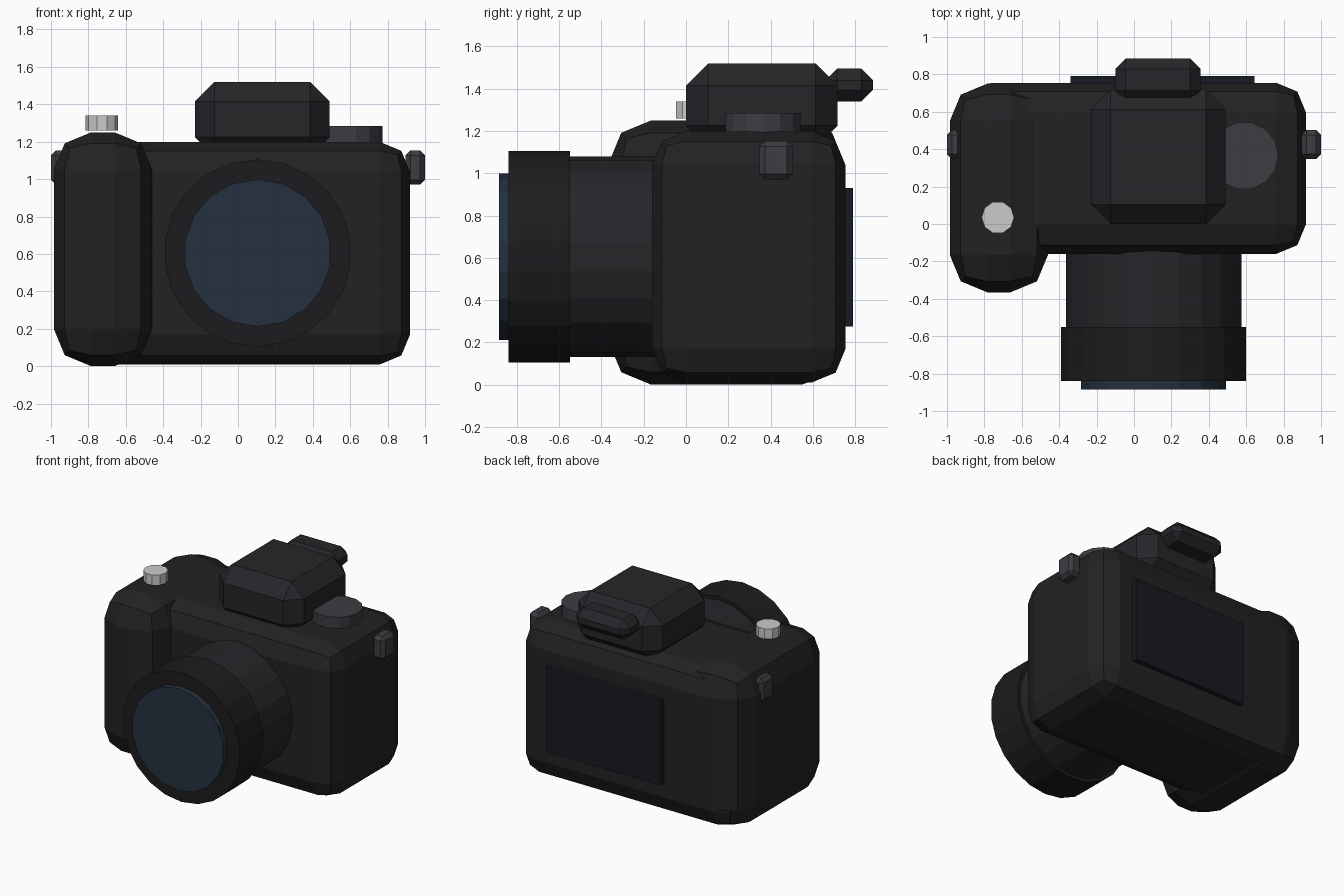
import bpy, bmesh
from math import radians
from mathutils import Matrix, Vector

if "Cube" in bpy.data.objects:
    bpy.data.objects.remove(bpy.data.objects["Cube"])


def material(name, r, g, b):
    m = bpy.data.materials.new(name)
    m.diffuse_color = (r, g, b, 1)
    m.use_nodes = True
    m.node_tree.nodes["Principled BSDF"].inputs["Base Color"].default_value = m.diffuse_color
    return m


BLACK = material("black_shell", 0.016, 0.016, 0.017)
DARK = material("dark_plastic", 0.019, 0.018, 0.022)
RING = material("ring_black", 0.012, 0.012, 0.013)
GREY = material("grey_metal", 0.045, 0.045, 0.055)
SILVER = material("silver", 0.55, 0.55, 0.56)
GLASS = material("blue_glass", 0.018, 0.03, 0.05)
SCREEN = material("screen_black", 0.008, 0.01, 0.015)


def finish(name, bm, mat):
    me = bpy.data.meshes.new(name)
    bmesh.ops.recalc_face_normals(bm, faces=bm.faces)
    bm.to_mesh(me)
    bm.free()
    me.materials.append(mat)
    ob = bpy.data.objects.new(name, me)
    bpy.context.collection.objects.link(ob)
    return ob


def box(name, lo, hi, mat, bevel=0, segments=1):
    """Box between two corners with bevelled edges."""
    lo, hi = Vector(lo), Vector(hi)
    bm = bmesh.new()
    bmesh.ops.create_cube(bm, size=1, matrix=Matrix.Translation((lo + hi) / 2)
                          @ Matrix.Diagonal((*(hi - lo), 1)))
    if bevel:
        bmesh.ops.bevel(bm, geom=bm.edges[:], offset=bevel, segments=segments,
                        profile=0.5, affect='EDGES')
    return finish(name, bm, mat)


def cylinder(name, centre, radius, depth, sides, mat, rot):
    bm = bmesh.new()
    bmesh.ops.create_cone(bm, cap_ends=True, segments=sides, radius1=radius,
                          radius2=radius, depth=depth,
                          matrix=Matrix.Translation(centre) @ rot)
    return finish(name, bm, mat)


UPRIGHT = Matrix.Rotation(radians(90), 4, 'Z')
FORWARD = Matrix.Rotation(radians(90), 4, 'X')

# Body, hand grip and viewfinder housing
box("body", (-0.92, -0.16, 0.01), (0.92, 0.755, 1.198), BLACK, 0.16, 2)
box("hand_grip", (-0.985, -0.365, 0.0), (-0.46, 0.75, 1.25), BLACK, 0.2, 2)
box("viewfinder_hump", (-0.23, 0.0, 1.12), (0.49, 0.718, 1.52), DARK, 0.105)
box("eyepiece", (-0.10, 0.66, 1.34), (0.355, 0.885, 1.495), DARK, 0.055)

# Lens: barrel, front ring, glass
for name, y0, y1, radius, sides, mat in (
        ("lens_barrel", -0.56, -0.10, 0.474, 22, DARK),
        ("lens_ring", -0.84, -0.55, 0.50, 22, RING),
        ("lens_glass", -0.885, -0.80, 0.394, 18, GLASS)):
    cylinder(name, (0.105, (y0 + y1) / 2, 0.605), radius, y1 - y0, sides, mat, FORWARD)

# Top controls
cylinder("mode_dial", (0.59, 0.365, 1.225), 0.182, 0.12, 14, GREY, UPRIGHT)
cylinder("shutter_button", (-0.728, 0.035, 1.30), 0.087, 0.08, 10, SILVER, UPRIGHT)

# Rear screen
box("rear_screen", (-0.34, 0.72, 0.275), (0.645, 0.79, 0.93), SCREEN)

# Strap lugs on both sides
for side, x0, x1 in (("right", 0.895, 1.0), ("left", -1.0, -0.895)):
    box("strap_lug_" + side, (x0, 0.347, 0.97), (x1, 0.503, 1.153), GREY, 0.026)
